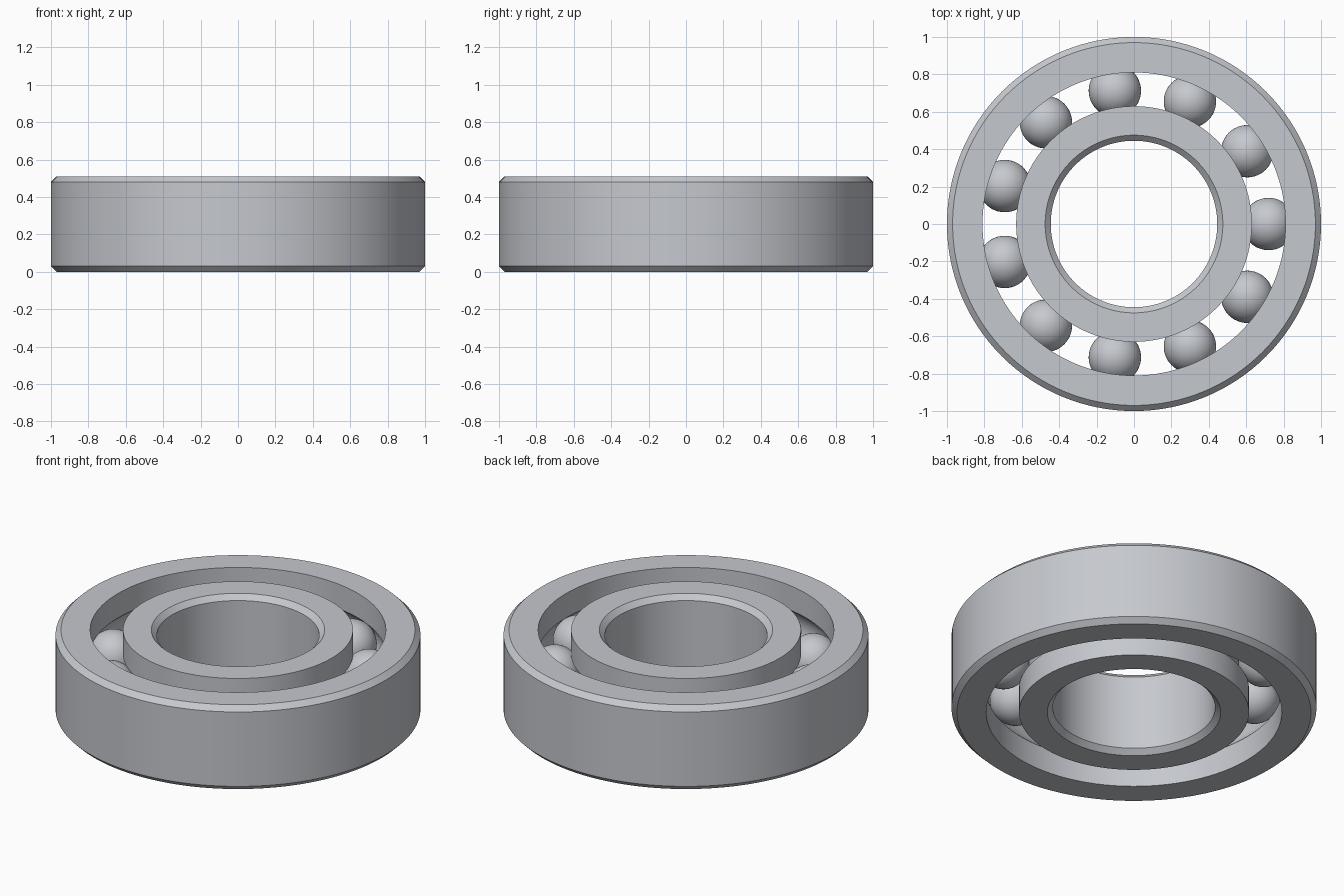
import bpy, math

cube = bpy.data.objects.get("Cube")
if cube:
    bpy.data.objects.remove(cube, do_unlink=True)

HEIGHT = 0.51
MID = HEIGHT / 2
CHAMFER = 0.03
PITCH = 0.72          # radius of the ball circle
BALL_RADIUS = 0.14
BALL_COUNT = 11
SEGMENTS = 128

steel = bpy.data.materials.new("steel grey")
steel.use_nodes = True
colour = (0.56, 0.58, 0.62, 1)
steel.diffuse_color = colour
steel.node_tree.nodes["Principled BSDF"].inputs["Base Color"].default_value = colour


def finish(obj, name):
    obj.name = name
    obj.data.materials.append(steel)
    bpy.ops.object.select_all(action="DESELECT")
    obj.select_set(True)
    bpy.context.view_layer.objects.active = obj
    bpy.ops.object.shade_smooth_by_angle(angle=math.radians(25))


def groove(wall, side):
    """Arc of the ball track, from bottom to top, starting on the wall radius."""
    half = math.acos(abs(wall - PITCH) / BALL_RADIUS)
    steps = 16
    angles = [-half + 2 * half * i / steps for i in range(steps + 1)]
    return [(PITCH + side * BALL_RADIUS * math.cos(a), MID + BALL_RADIUS * math.sin(a))
            for a in angles]


def ring(name, wall, rim, side):
    """Revolve a race: grooved wall facing the balls, chamfered rim on the far side."""
    edge = rim - side * CHAMFER
    profile = [(wall, 0)] + groove(wall, side) + [
        (wall, HEIGHT), (edge, HEIGHT), (rim, HEIGHT - CHAMFER), (rim, CHAMFER), (edge, 0)]
    n = len(profile)
    verts, faces = [], []
    for s in range(SEGMENTS):
        a = math.tau * s / SEGMENTS
        verts += [(r * math.cos(a), r * math.sin(a), z) for r, z in profile]
        t = (s + 1) % SEGMENTS
        for i in range(n):
            j = (i + 1) % n
            face = (s * n + i, s * n + j, t * n + j, t * n + i)
            faces.append(face if side < 0 else face[::-1])
    mesh = bpy.data.meshes.new(name)
    mesh.from_pydata(verts, [], faces)
    # Outward winding is the same for both races once mirrored
    mesh.flip_normals() if mesh_inside_out(mesh) else None
    obj = bpy.data.objects.new(name, mesh)
    bpy.context.collection.objects.link(obj)
    finish(obj, name)


def mesh_inside_out(mesh):
    top = max(mesh.polygons, key=lambda p: p.center.z)
    return top.normal.z < 0


# Races
ring("outer_race", 0.81, 1.0, 1)
ring("inner_race", 0.63, 0.445, -1)

# Balls
for k in range(BALL_COUNT):
    a = math.tau * k / BALL_COUNT
    bpy.ops.mesh.primitive_uv_sphere_add(
        segments=48, ring_count=24, radius=BALL_RADIUS,
        location=(PITCH * math.cos(a), PITCH * math.sin(a), MID))
    finish(bpy.context.object, f"ball_{k + 1}")
